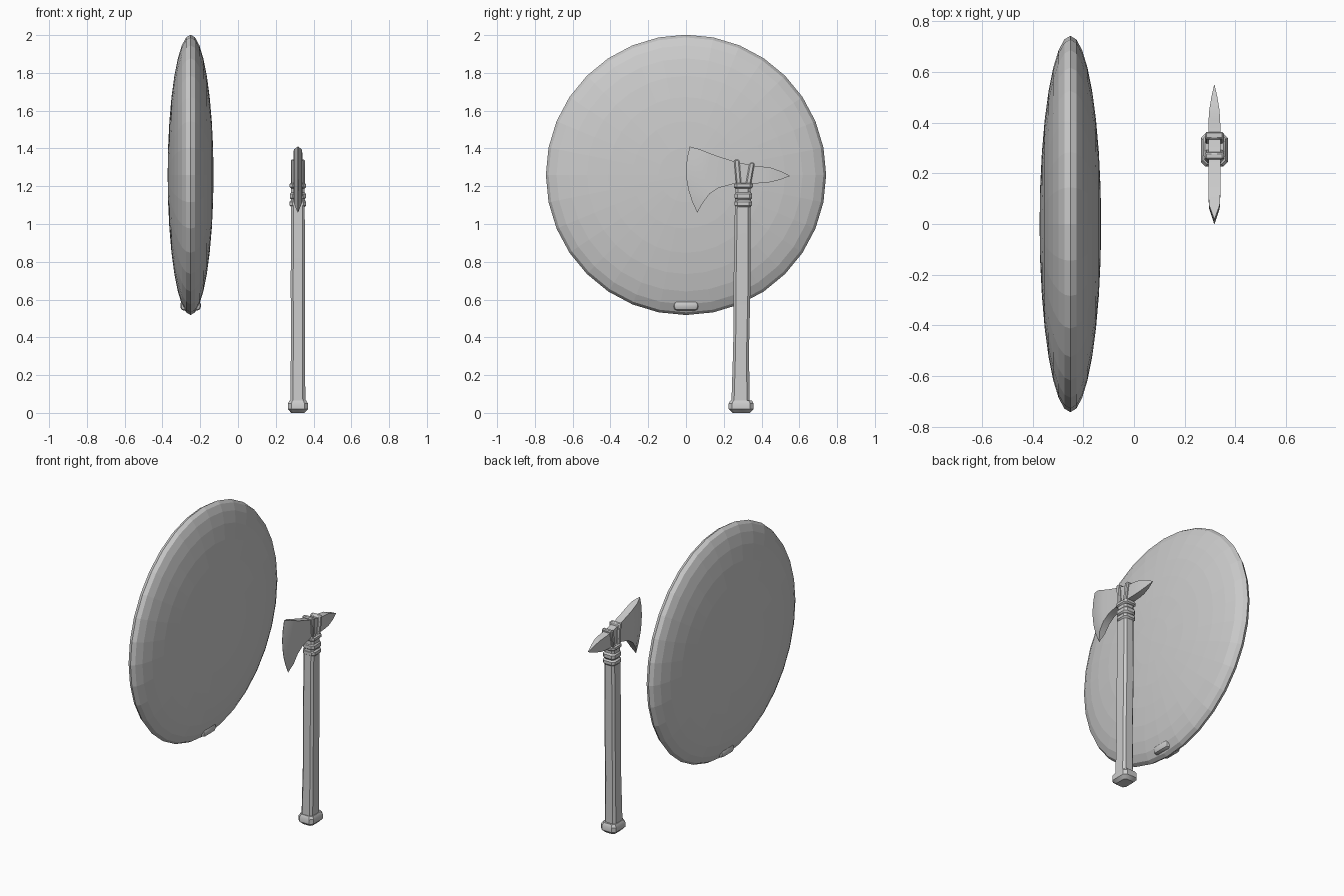
import bpy, bmesh, math
from mathutils import Matrix

if "Cube" in bpy.data.objects:
    bpy.data.objects.remove(bpy.data.objects["Cube"])

AX, AY = 0.317, 0.298   # axe centre line


def finish(bm, name, smooth=None):
    bmesh.ops.recalc_face_normals(bm, faces=bm.faces)
    me = bpy.data.meshes.new(name)
    bm.to_mesh(me)
    bm.free()
    ob = bpy.data.objects.new(name, me)
    bpy.context.collection.objects.link(ob)
    if smooth:
        bpy.ops.object.select_all(action='DESELECT')
        ob.select_set(True)
        bpy.context.view_layer.objects.active = ob
        bpy.ops.object.shade_smooth_by_angle(angle=math.radians(smooth))
    return ob


def loft(name, rings, smooth=None):
    """Skin a list of equal-length point rings and cap both ends."""
    bm = bmesh.new()
    vs = [[bm.verts.new(p) for p in r] for r in rings]
    n = len(vs[0])
    for a, b in zip(vs, vs[1:]):
        for i in range(n):
            j = (i + 1) % n
            bm.faces.new((a[i], a[j], b[j], b[i]))
    bm.faces.new(vs[0])
    bm.faces.new(vs[-1])
    return finish(bm, name, smooth)


def chamfered(z, hx, hy, cy=AY, c=0.35):
    """Eight-sided ring: a rectangle with cut corners."""
    k = c * min(hx, hy)
    pts = [(hx, hy - k), (hx - k, hy), (k - hx, hy), (-hx, hy - k),
           (-hx, k - hy), (k - hx, -hy), (hx - k, -hy), (hx, k - hy)]
    return [(AX + x, cy + y, z) for x, y in pts]


def band(name, z0, z1, hx, hy, cy):
    """Rounded binding around the handle."""
    m = 0.25 * (z1 - z0)
    return loft(name, [chamfered(z0, hx - .008, hy - .008, cy), chamfered(z0 + m, hx, hy, cy),
                       chamfered(z1 - m, hx, hy, cy), chamfered(z1, hx - .008, hy - .008, cy)], 35)


# Shield: flattened sphere with its poles facing sideways
bm = bmesh.new()
bmesh.ops.create_uvsphere(bm, u_segments=32, v_segments=16, radius=1)
bmesh.ops.transform(bm, verts=bm.verts, matrix=Matrix.Translation((-0.251, 0, 1.26))
                    @ Matrix.Diagonal((0.1215, 0.742, 0.742, 1))
                    @ Matrix.Rotation(math.pi / 2, 4, 'Y'))
finish(bm, "shield")

# Small clip through the lower rim of the shield
bm = bmesh.new()
bmesh.ops.create_cube(bm, size=1)
bmesh.ops.transform(bm, verts=bm.verts, matrix=Matrix.Translation((-0.251, 0, 0.568))
                    @ Matrix.Diagonal((0.108, 0.13, 0.052, 1)))
bmesh.ops.bevel(bm, geom=bm.edges[:], offset=0.018, segments=2, profile=0.5, affect='EDGES')
finish(bm, "shield_clip", 40)

# Handle: gently bowed shaft
loft("handle", [chamfered(z, hx, hy, cy) for z, hx, hy, cy in [
    (0.04, .040, .048, .288), (0.35, .037, .042, .292), (0.70, .038, .045, .297),
    (1.10, .036, .041, .300), (1.21, .036, .039, .303)]], 35)

# Pommel
loft("pommel", [chamfered(z, hx, hy, .292) for z, hx, hy in [
    (0.0, .035, .045), (0.02, .053, .066), (0.05, .053, .066), (0.066, .044, .056)]], 35)

# Bindings under the head
band("lower_binding", 1.09, 1.127, .044, .046, .304)
band("middle_binding", 1.127, 1.17, .042, .046, .304)
band("head_collar", 1.188, 1.218, .044, .050, .304)


# Axe head: columns of (top y, top z, bottom y, bottom z, bow, half width)
columns = [
    (0.020, 1.410, 0.060, 1.060, 0.037, 0.001),
    (0.075, 1.395, 0.088, 1.110, 0.020, 0.021),
    (0.13, 1.373, 0.125, 1.160, 0.008, 0.024),
    (0.18, 1.355, 0.17, 1.190, 0, 0.024),
    (0.26, 1.330, 0.25, 1.212, 0, 0.024),
    (0.35, 1.310, 0.35, 1.214, 0, 0.024),
    (0.41, 1.303, 0.41, 1.217, 0, 0.023),
    (0.45, 1.298, 0.45, 1.222, 0, 0.020),
    (0.50, 1.280, 0.50, 1.235, 0, 0.012),
    (0.548, 1.257, 0.548, 1.253, 0, 0.001),
]
rings = []
STEPS = 6
for yt, zt, yb, zb, bow, w in columns:
    side = []
    for i in range(STEPS + 1):
        t = i / STEPS
        side.append((yt + (yb - yt) * t - bow * 4 * t * (1 - t), zt + (zb - zt) * t))
    rings.append([(AX + w, y, z) for y, z in side] + [(AX - w, y, z) for y, z in reversed(side)])
loft("axe_head", rings, 30)


# Two straps splaying over the head
def strap(name, y_low, y_high, z_top):
    bm = bmesh.new()
    bmesh.ops.create_cube(bm, size=1)
    for v in bm.verts:
        up = v.co.z > 0
        v.co = (AX + v.co.x * 0.074, (y_high if up else y_low) + v.co.y * 0.028,
                z_top if up else 1.20)
    bmesh.ops.bevel(bm, geom=bm.edges[:], offset=0.006, segments=1, affect='EDGES')
    finish(bm, name, 35)


strap("front_strap", 0.280, 0.268, 1.342)
strap("rear_strap", 0.328, 0.350, 1.325)
